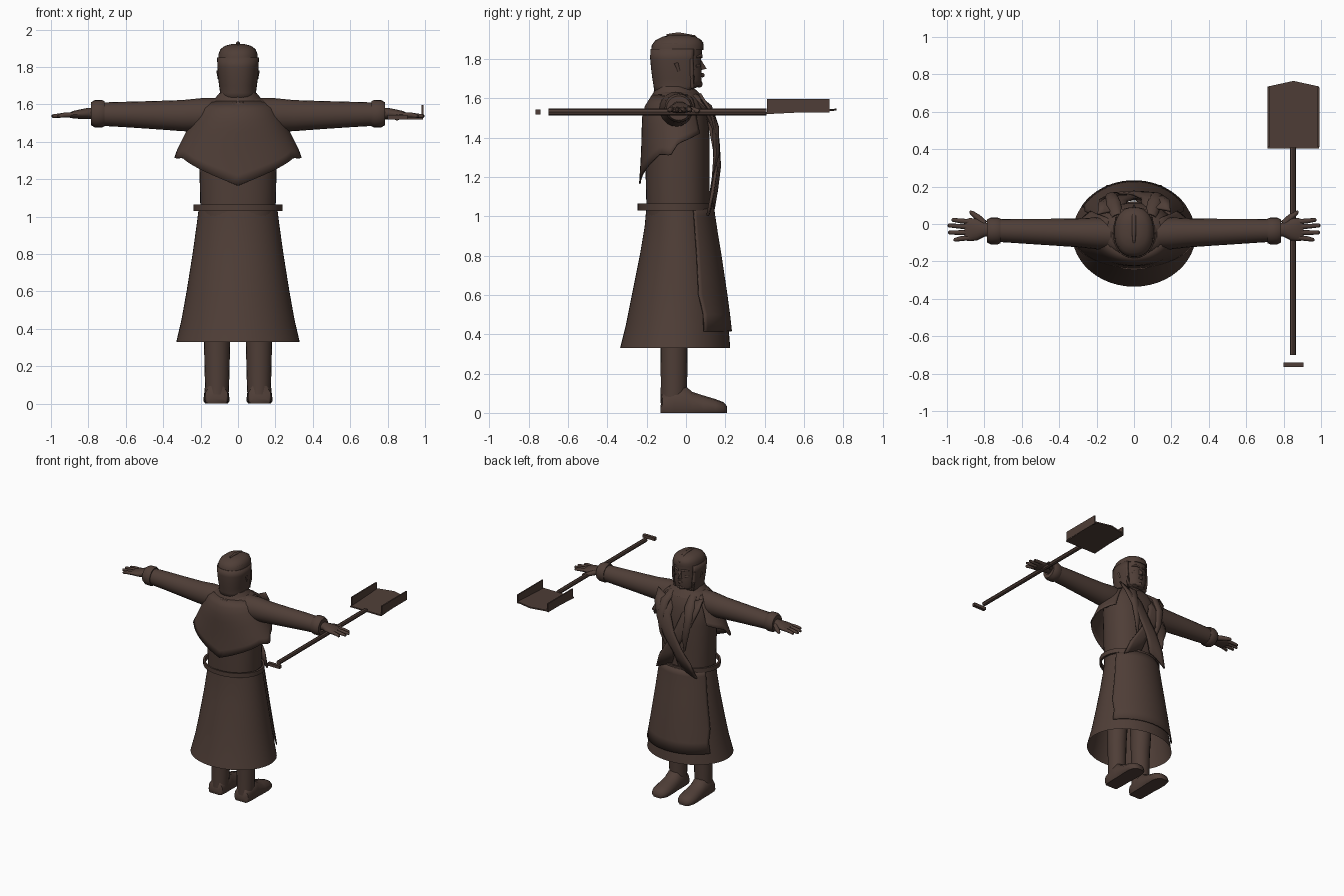
import bpy, math
from mathutils import Vector

cloth = bpy.data.materials.new("dark_brown")
cloth.diffuse_color = (0.078, 0.048, 0.038, 1)


def make(name, verts, faces, solid=0.0, angle=40):
    me = bpy.data.meshes.new(name)
    me.from_pydata([tuple(v) for v in verts], [], faces)
    me.materials.append(cloth)
    me.shade_smooth()
    me.set_sharp_from_angle(angle=math.radians(angle))
    ob = bpy.data.objects.new(name, me)
    bpy.context.collection.objects.link(ob)
    if solid:
        m = ob.modifiers.new("thickness", 'SOLIDIFY')
        m.thickness = solid
        m.offset = 0
    return ob


def grid(name, rows, closed=True, caps=True, solid=0.0, angle=40):
    """Skin a list of equal-length point rows."""
    n = len(rows[0])
    verts = [p for r in rows for p in r]
    faces = []
    for i in range(len(rows) - 1):
        for j in range(n if closed else n - 1):
            k = (j + 1) % n
            faces.append((i*n + j, i*n + k, (i+1)*n + k, (i+1)*n + j))
    if closed and caps:
        faces.append(tuple(reversed(range(n))))
        faces.append(tuple(range((len(rows)-1)*n, len(rows)*n)))
    return make(name, verts, faces, solid, angle)


def sgnpow(v, p):
    return math.copysign(abs(v) ** p, v)


def zring(z, rx, yb, yf, cx=0, n=32, e=2.0, a0=0, a1=360, grow=0):
    """Horizontal oval from back yb to front yf; partial arcs keep both ends."""
    full = a1 - a0 >= 360
    out = []
    for i in range(n):
        a = math.radians(a0 + (a1 - a0) * i / (n if full else n - 1))
        out.append(Vector((cx + (rx + grow) * sgnpow(math.cos(a), 2/e),
                           (yb+yf)/2 + ((yf-yb)/2 + grow) * sgnpow(math.sin(a), 2/e), z)))
    return out


def xring(x, yc, zc, ry, rz, s=1, n=20):
    return [Vector((s*x, yc + ry*math.cos(s*2*math.pi*i/n),
                    zc + rz*math.sin(s*2*math.pi*i/n))) for i in range(n)]


def tube(name, pts, radii, n=10, flat=1.0):
    pts = [Vector(p) for p in pts]
    rows = []
    for i, p in enumerate(pts):
        d = (pts[min(i+1, len(pts)-1)] - pts[max(i-1, 0)]).normalized()
        u = d.cross(Vector((0, 0, 1)) if abs(d.z) < 0.9 else Vector((0, 1, 0))).normalized()
        w = u.cross(d)
        rows.append([p + radii[i]*(u*math.cos(2*math.pi*j/n) + w*flat*math.sin(2*math.pi*j/n))
                     for j in range(n)])
    return grid(name, rows)


def box(name, x, y, z):
    return grid(name, [[Vector((a, b, c)) for a, b in
                ((x[0], y[0]), (x[1], y[0]), (x[1], y[1]), (x[0], y[1]))] for c in z])


def lerp_table(t, v):
    for a, b in zip(t, t[1:]):
        if a[0] <= v <= b[0]:
            f = (v - a[0]) / (b[0] - a[0])
            return [p + (q - p)*f for p, q in zip(a[1:], b[1:])]
    return list(t[0][1:] if v < t[0][0] else t[-1][1:])


# Skirt: flared open shell, with a front panel lying over it
skirt = [(.33, .33, -.335, .225), (.45, .302, -.305, .215), (.6, .275, -.275, .195),
         (.8, .243, -.235, .165), (.95, .222, -.21, .14), (1.06, .208, -.2, .125)]
grid("skirt", [zring(*r, n=48) for r in skirt], caps=False)
zs = [.415, .5, .6, .7, .8, .9, 1.0, 1.05]
grid("skirt_front_panel", [zring(z, *lerp_table(skirt, z), a0=30 - 5*(z > .5), a1=150 + 5*(z > .5),
                                 n=28, grow=.012) for z in zs], closed=False, solid=.008)

# Torso
torso = [(1.0, .2, -.2, .12), (1.2, .205, -.205, .12), (1.4, .21, -.205, .12),
         (1.52, .21, -.2, .11), (1.59, .185, -.18, .085), (1.625, .14, -.155, .06), (1.64, .1, -.14, .04)]
grid("torso", [zring(*r, n=40, e=2.3) for r in torso])

# Belt: stiff loose hoop
hoop = [(1.03, .222), (1.03, .238), (1.065, .238), (1.065, .222), (1.03, .222)]
grid("belt", [zring(z, r, -.055 - r*.8, -.055 + r*.83, n=48) for z, r in hoop], caps=False)

# Collar roll
grid("collar", [zring(1.60, .16, -.185, .09), zring(1.63, .125, -.165, .065),
                zring(1.66, .1, -.155, .03), zring(1.66, .085, -.14, .015)], caps=False)

# Shoulder cape: open at the front, pointed at the back and both sides
cape = [(1.16, .36, -.235, .2), (1.31, .345, -.225, .17), (1.41, .295, -.222, .14),
        (1.5, .25, -.22, .11), (1.58, .205, -.2, .09), (1.615, .15, -.17, .06)]
hem = [(-38, 1.42), (-30, 1.41), (0, 1.37), (12, 1.31), (30, 1.315), (90, 1.165)]
rows = []
for k in range(9):
    row = []
    for i in range(53):
        a = -38 + 256 * i / 52
        h = lerp_table(hem, a if a <= 90 else 180 - a)[0]
        z = 1.615 + (h - 1.615) * k / 8
        rx, yb, yf = lerp_table(cape, z)
        c, s = math.cos(math.radians(a)), math.sin(math.radians(a))
        row.append(Vector((rx*c, -.04 - s*((-.04 - yb) if s > 0 else (yf + .04)), z)))
    rows.append(row)
grid("shoulder_cape", rows, closed=False, solid=.008)

# Crossed chest sashes, from each shoulder to the opposite side of the waist
for s, lift, nm in ((1, .016, "upper"), (-1, 0, "lower")):
    path = [(.12, .07, 1.585), (.115, .125, 1.5), (.07, .148, 1.38), (0, .155, 1.26),
            (-.07, .142, 1.15), (-.11, .125, 1.04)]
    rows = []
    for x, y, z in path:
        rows.append([Vector((s*(x + w), y + lift - .9*w*w - .12*max(0, abs(x + w) - .1), z + .5*w))
                     for w in (-.075, -.04, 0, .04, .075)])
    grid(nm + "_chest_sash", rows, closed=False, solid=.014)
# Bunched scarf folds hanging from the neck
for s in (1, -1):
    tube("scarf_fold", [(s*.09, .04, 1.61), (s*.11, .11, 1.55), (s*.12, .15, 1.45),
                        (s*.10, .155, 1.32), (s*.08, .135, 1.2)], [.03, .04, .032, .026, .006], flat=.6)

# Head and neck
head = [(1.6, .09, -.15, .03), (1.645, .085, -.15, .03), (1.662, .086, -.155, .072), (1.69, .09, -.16, .08),
        (1.74, .096, -.167, .08), (1.79, .1, -.172, .076), (1.84, .102, -.174, .082),
        (1.88, .1, -.165, .078)]
grid("head", [zring(*r, e=2.3) for r in head])
# Cap: crown dome, back shell and side flaps
dome = [(1.845, .106, -.177, .088), (1.87, .104, -.174, .09), (1.895, .094, -.155, .08),
        (1.913, .07, -.12, .05), (1.922, .035, -.08, .01)]
grid("cap_crown", [zring(*r, e=2.3) for r in dome])
grid("cap_back", [zring(z, *lerp_table(head, z), e=2.3, a0=143, a1=397, n=30, grow=.006)
                  for z in (1.62, 1.662, 1.7, 1.75, 1.8, 1.85)], closed=False, solid=.008)
tube("cap_seam", [(0, .085, 1.875), (0, .04, 1.91), (0, -.04, 1.924), (0, -.1, 1.92)],
     [.008, .012, .012, .006])
# Face
nose = [Vector(p) for p in ((-.012, .074, 1.80), (.012, .074, 1.80), (.02, .074, 1.742),
                            (-.02, .074, 1.742), (0, .105, 1.75))]
make("nose", nose, [(0, 1, 4), (1, 2, 4), (2, 3, 4), (3, 0, 4), (3, 2, 1, 0)])
tube("lips", [(-.026, .072, 1.717), (0, .084, 1.717), (.026, .072, 1.717)], [.004, .011, .004])
tube("chin", [(-.03, .058, 1.67), (0, .066, 1.672), (.03, .058, 1.67)], [.012, .019, .012])
for s in (1, -1):
    tube("brow", [(s*.012, .078, 1.81), (s*.04, .076, 1.817), (s*.066, .052, 1.81)], [.007, .009, .005])
    tube("cheek", [(s*.035, .062, 1.765), (s*.062, .045, 1.76)], [.014, .012])
    tube("chin_strap", [(s*.092, .026, 1.80), (s*.09, .03, 1.72), (s*.08, .03, 1.66), (0, .03, 1.645)],
         [.01, .012, .012, .01])
    tube("ear_bump", [(s*.104, -.05, 1.78), (s*.1, -.035, 1.735)], [.012, .008])

# Limbs, mirrored
sleeve = [(.1, -.055, 1.545, .085, .088), (.2, -.05, 1.543, .085, .09), (.3, -.047, 1.54, .077, .083),
          (.45, -.043, 1.543, .071, .075), (.6, -.038, 1.546, .066, .068), (.74, -.035, 1.548, .06, .062)]
cuff = [(.715, .05, .05), (.715, .066, .068), (.73, .072, .074), (.765, .072, .073),
        (.785, .062, .062), (.785, .038, .032)]
palm = [(.76, -.032, 1.552, .034, .03), (.80, -.03, 1.552, .038, .03), (.84, -.03, 1.548, .058, .026),
        (.88, -.03, 1.545, .062, .02), (.905, -.032, 1.542, .055, .012)]
boot = [(-.13, .05, .03), (-.12, .062, .10), (-.06, .066, .14), (.0, .066, .135), (.03, .066, .108),
        (.09, .07, .088), (.15, .07, .07), (.19, .055, .055), (.208, .03, .035)]
for s, side in ((1, "right"), (-1, "left")):
    grid(side + "_sleeve", [xring(*r, s=s) for r in sleeve])
    grid(side + "_cuff", [xring(x, -.037, 1.55, a, b, s=s) for x, a, b in cuff], caps=False)
    grid(side + "_palm", [xring(*r, s=s) for r in palm])
    for y0, y1, x1 in ((.012, .022, .975), (-.016, -.008, .997), (-.046, -.046, .995), (-.073, -.085, .965)):
        tube(side + "_finger", [(s*.88, y0, 1.545), (s*.93, (y0+y1)/2, 1.543), (s*(x1-.006), y1, 1.537),
                                (s*x1, y1, 1.536)], [.014, .013, .01, .004])
    tube(side + "_thumb", [(s*.80, .0, 1.548), (s*.835, .035, 1.54), (s*.868, .06, 1.535),
                           (s*.878, .068, 1.533)], [.02, .017, .012, .005])
    grid(side + "_leg", [zring(z, rx, yb, yf, cx=s*.112, n=20) for z, rx, yb, yf in
         ((.05, .062, -.13, .0), (.15, .066, -.128, .006), (.33, .07, -.13, .008),
          (.6, .08, -.14, .03), (.95, .09, -.15, .05))])
    # Boot: rounded top over a flat sole, lofted heel to toe
    rows = []
    for y, w, h in boot:
        prof = [(-.85, 0), (-1, .2), (-.95, .6), (-.6, .92), (0, 1), (.6, .92), (.95, .6), (1, .2), (.85, 0)]
        rows.append([Vector((s*.115 + w*px, y, h*pz)) for px, pz in prof])
    grid(side + "_boot", rows, angle=50)

# Shovel held in the right-hand side hand
tube("shovel_handle", [(.85, -.70, 1.53), (.85, .41, 1.53)], [.017, .017], n=8)
box("shovel_grip", (.798, .905), (-.765, -.74), (1.518, 1.542))
outline = [(.715, .405), (.99, .405), (.99, .735), (.853, .765), (.715, .735)]
grid("shovel_blade", [[Vector((x, y, z + .05*(y - .405))) for x, y in outline] for z in (1.519, 1.529)])
for x in (.715, .982):
    box("shovel_side_wall", (x, x + .01), (.412, .73), (1.528, 1.597))
